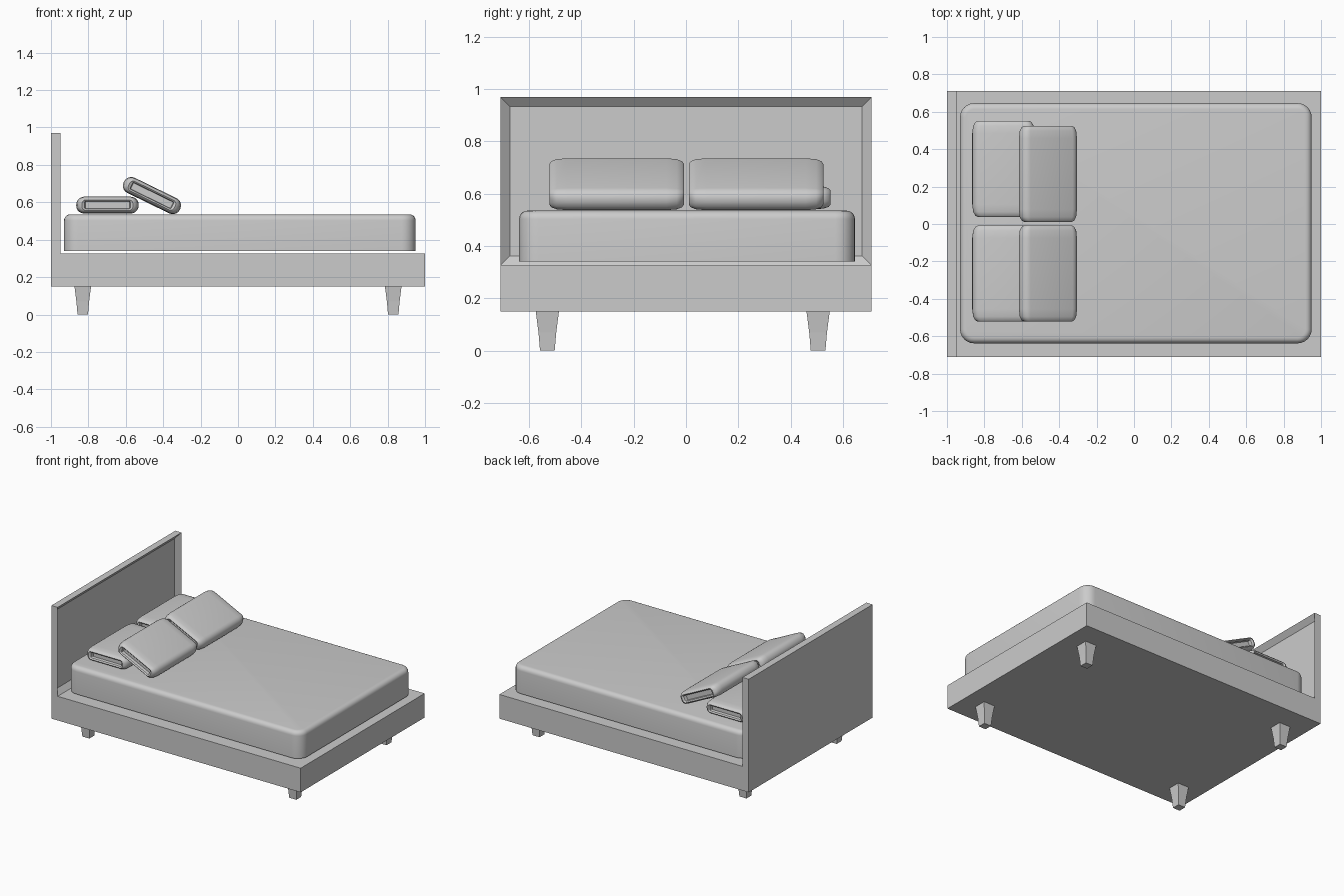
import bpy
import bmesh
from math import radians, sin, cos, pi
from mathutils import Vector

default = bpy.data.objects.get("Cube")
if default:
    bpy.data.objects.remove(default, do_unlink=True)


def finish(name, bm, smooth=None, location=(0, 0, 0), tilt=0):
    bmesh.ops.recalc_face_normals(bm, faces=bm.faces[:])
    mesh = bpy.data.meshes.new(name)
    bm.to_mesh(mesh)
    bm.free()
    obj = bpy.data.objects.new(name, mesh)
    bpy.context.collection.objects.link(obj)
    obj.location = location
    obj.rotation_euler.y = tilt
    if smooth:
        bpy.ops.object.select_all(action='DESELECT')
        obj.select_set(True)
        bpy.context.view_layer.objects.active = obj
        bpy.ops.object.shade_smooth_by_angle(angle=radians(smooth))
    return obj


def rounded_rect(a, b, radius, steps):
    """Outline of a rectangle with half sizes a, b and rounded corners."""
    if steps == 0:
        return [(a, b), (-a, b), (-a, -b), (a, -b)]
    points = []
    for corner, (sx, sy) in enumerate([(1, 1), (-1, 1), (-1, -1), (1, -1)]):
        for i in range(steps + 1):
            t = (corner + i / steps) * pi / 2
            points.append((sx * (a - radius) + radius * cos(t),
                           sy * (b - radius) + radius * sin(t)))
    return points


def loft(sections, steps, axis='Z'):
    """Skin sections of (height, half a, half b, corner radius) along an axis."""
    bm = bmesh.new()
    rings = []
    for h, a, b, r in sections:
        outline = rounded_rect(a, b, r, steps)
        rings.append([bm.verts.new((p, q, h) if axis == 'Z' else (p, h, q))
                      for p, q in outline])
    for low, high in zip(rings, rings[1:]):
        for i in range(len(low)):
            j = (i + 1) % len(low)
            bm.faces.new((low[i], low[j], high[j], high[i]))
    bm.faces.new(rings[0])
    bm.faces.new(rings[-1])
    return bm


# Bed base and headboard: one L profile extruded across the width
WIDTH = 1.42
profile = [(-1, 0.15), (1, 0.15), (1, 0.325), (-0.95, 0.325), (-0.95, 0.97), (-1, 0.97)]
bm = bmesh.new()
side = bm.faces.new([bm.verts.new((x, -WIDTH / 2, z)) for x, z in profile])
grown = bmesh.ops.extrude_face_region(bm, geom=[side])
bmesh.ops.translate(bm, vec=(0, WIDTH, 0),
                    verts=[v for v in grown["geom"] if isinstance(v, bmesh.types.BMVert)])
bmesh.ops.recalc_face_normals(bm, faces=bm.faces[:])

# Recessed panel in the headboard
panel = min(bm.faces, key=lambda f: (f.calc_center_median() - Vector((-0.95, 0, 0.65))).length)
bmesh.ops.inset_region(bm, faces=[panel], thickness=0.052)
bmesh.ops.translate(bm, vec=(-0.03, 0, 0), verts=panel.verts[:])
finish("bed_frame", bm)

# Tapered legs
for end, x in (("head", -0.83), ("foot", 0.83)):
    for hand, y in (("right", -0.53), ("left", 0.505)):
        bm = loft([(0, 0.028, 0.028, 0), (0.07, 0.034, 0.034, 0),
                   (0.155, 0.045, 0.045, 0)], 0)
        finish(f"{end}_{hand}_leg", bm, location=(x, y, 0))

# Mattress: rounded plan, soft top edge, crisp bottom
HALF_X, HALF_Y, EDGE, CORNER = 0.94, 0.642, 0.032, 0.075
sections = [(0.34, HALF_X, HALF_Y, CORNER)]
for i in range(6):
    t = i / 5 * pi / 2
    inset = EDGE * (1 - cos(t))
    sections.append((0.535 - EDGE + EDGE * sin(t), HALF_X - inset, HALF_Y - inset, CORNER - inset))
finish("mattress", loft(sections, 6), smooth=35, location=(0.01, 0.004, 0))

# Pillows: soft cushions with a slot pressed into each end
half = [(0.228, 0.118, 0.018, 0.004), (0.25, 0.122, 0.02, 0.006),
        (0.257, 0.136, 0.028, 0.02), (0.25, 0.15, 0.036, 0.03),
        (0.23, 0.162, 0.042, 0.038), (0.19, 0.167, 0.045, 0.042)]
pillow = [(-y, a, b, r) for y, a, b, r in half] + half[::-1]
placements = [
    ("back_right_pillow", (-0.698, -0.265, 0.585), 0),
    ("back_left_pillow", (-0.698, 0.295, 0.585), 0),
    ("front_right_pillow", (-0.46, -0.265, 0.636), 26),
    ("front_left_pillow", (-0.46, 0.268, 0.636), 26),
]
for name, spot, angle in placements:
    finish(name, loft(pillow, 5, 'Y'), smooth=40, location=spot, tilt=radians(angle))
